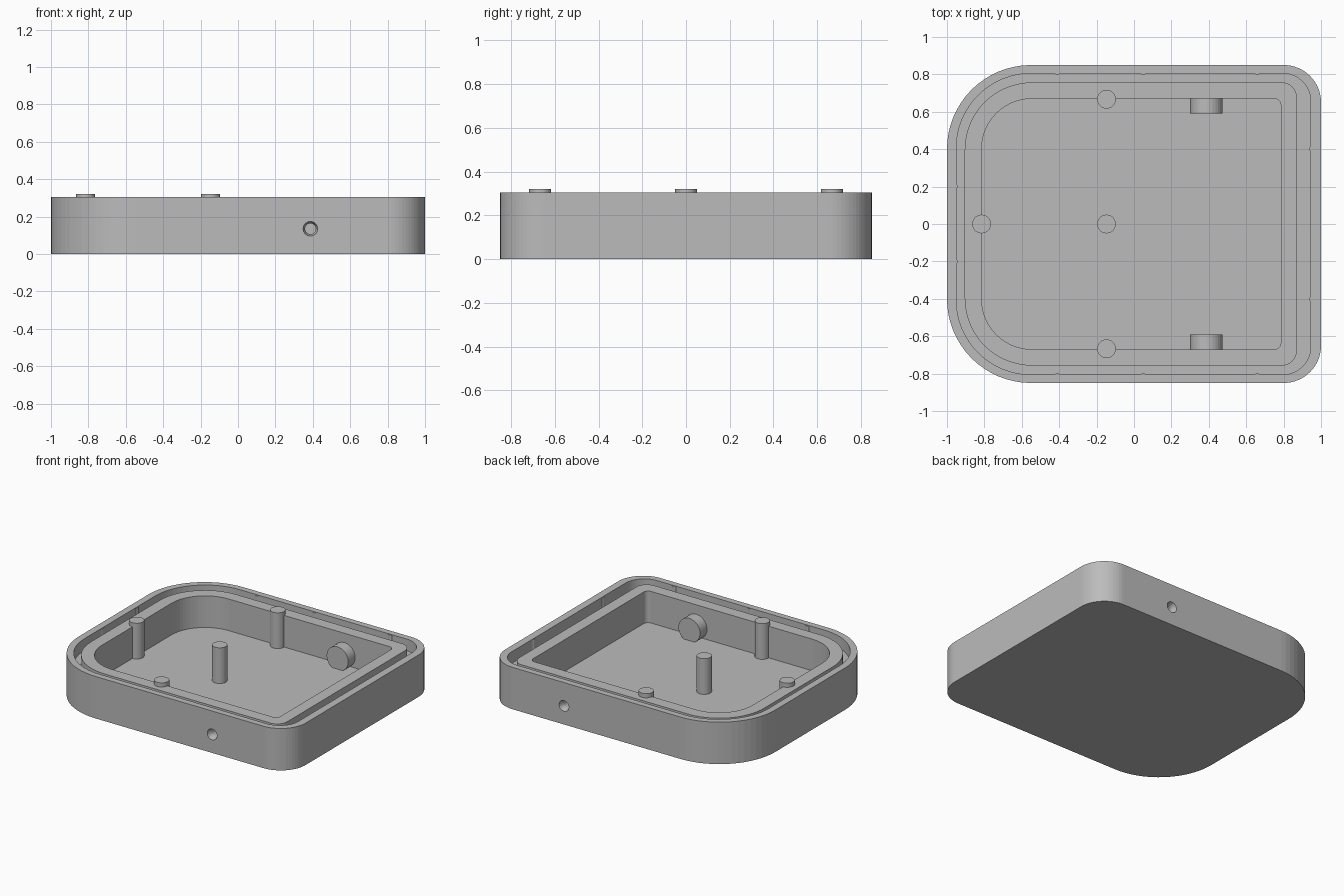
import bpy
import bmesh
from math import sin, cos, pi
from mathutils import Matrix, Vector

cube = bpy.data.objects.get("Cube")
if cube:
    bpy.data.objects.remove(cube, do_unlink=True)

grey = bpy.data.materials.new("plain grey")
grey.use_nodes = True
grey.diffuse_color = (0.5, 0.5, 0.5, 1)
grey.node_tree.nodes["Principled BSDF"].inputs["Base Color"].default_value = (0.5, 0.5, 0.5, 1)


def make_object(name, bm):
    bmesh.ops.recalc_face_normals(bm, faces=bm.faces[:])
    mesh = bpy.data.meshes.new(name)
    bm.to_mesh(mesh)
    bm.free()
    mesh.materials.append(grey)
    obj = bpy.data.objects.new(name, mesh)
    bpy.context.collection.objects.link(obj)
    return obj


def rod(name, start, end, r1, r2=None, sides=32):
    """Cylinder or cone between two points."""
    a, b = Vector(start), Vector(end)
    turn = (b - a).to_track_quat('Z', 'Y').to_matrix().to_4x4()
    bm = bmesh.new()
    bmesh.ops.create_cone(bm, cap_ends=True, segments=sides, radius1=r1,
                          radius2=r1 if r2 is None else r2, depth=(b - a).length,
                          matrix=Matrix.Translation((a + b) / 2) @ turn)
    return make_object(name, bm)


def outline(bm, left, right, half, r_left, r_right, z, steps=16):
    """Ring of a rectangle with different rounding on the left and right."""
    corners = [(right - r_right, half - r_right, r_right),
               (left + r_left, half - r_left, r_left),
               (left + r_left, r_left - half, r_left),
               (right - r_right, r_right - half, r_right)]
    ring = []
    for i, (cx, cy, r) in enumerate(corners):
        for k in range(steps + 1):
            t = (i + k / steps) * pi / 2
            ring.append(bm.verts.new((cx + r * cos(t), cy + r * sin(t), z)))
    return ring


# Tray shell: outer wall, groove, inner wall and floor as stacked outlines
FLOOR, GROOVE, INNER, RIM, PIN = 0.06, 0.22, 0.29, 0.305, 0.32
outer = (-1, 1, 0.85, 0.45, 0.2)
groove_out = (-0.95, 0.945, 0.805, 0.4, 0.15)
groove_in = (-0.905, 0.87, 0.757, 0.36, 0.08)
cavity = (-0.815, 0.785, 0.67, 0.27, 0.035)
bm = bmesh.new()
rings = [outline(bm, *shape, z) for shape, z in (
    (outer, 0), (outer, RIM), (groove_out, RIM), (groove_out, GROOVE),
    (groove_in, GROOVE), (groove_in, INNER), (cavity, INNER), (cavity, FLOOR))]
for low, high in zip(rings, rings[1:]):
    for i in range(len(low)):
        j = (i + 1) % len(low)
        bm.faces.new((low[i], low[j], high[j], high[i]))
bm.faces.new(rings[0])
bm.faces.new(rings[-1])
shell = make_object("tray_shell", bm)


def cut(cutter):
    mod = shell.modifiers.new("hole", 'BOOLEAN')
    mod.operation = 'DIFFERENCE'
    mod.solver = 'EXACT'
    mod.object = cutter
    bpy.context.view_layer.objects.active = shell
    bpy.ops.object.modifier_apply(modifier=mod.name)
    bpy.data.objects.remove(cutter, do_unlink=True)


# Screw holes with inner bosses on the front and back walls
HX, HZ = 0.387, 0.135
for side, s in (("front", -1), ("back", 1)):
    cut(rod("hole_cutter", (HX, s * 0.7, HZ), (HX, s * 0.9, HZ), 0.029, sides=16))
    cut(rod("countersink_cutter", (HX, s * 0.81, HZ), (HX, s * 0.852, HZ), 0.029, 0.04, 16))
    rod(side + "_boss", (HX, s * 0.68, HZ), (HX, s * 0.59, HZ), 0.087)

# Upright posts
for name, x, y in (("centre", -0.147, 0), ("front", -0.147, -0.667),
                   ("back", -0.147, 0.667), ("right", -0.815, 0)):
    rod(name + "_post", (x, y, FLOOR - 0.01), (x, y, PIN), 0.05)

# Small snap ribs on the groove's outer wall
ribs = [(x, s * 0.818) for x in (-0.41, 0.05, 0.66) for s in (-1, 1)]
ribs += [(-0.963, s * 0.2) for s in (-1, 1)] + [(0.958, s * 0.4) for s in (-1, 1)]
for i, (x, y) in enumerate(ribs):
    rod("snap_rib_%d" % (i + 1), (x, y, GROOVE - 0.01), (x, y, RIM - 0.004), 0.02, sides=16)
